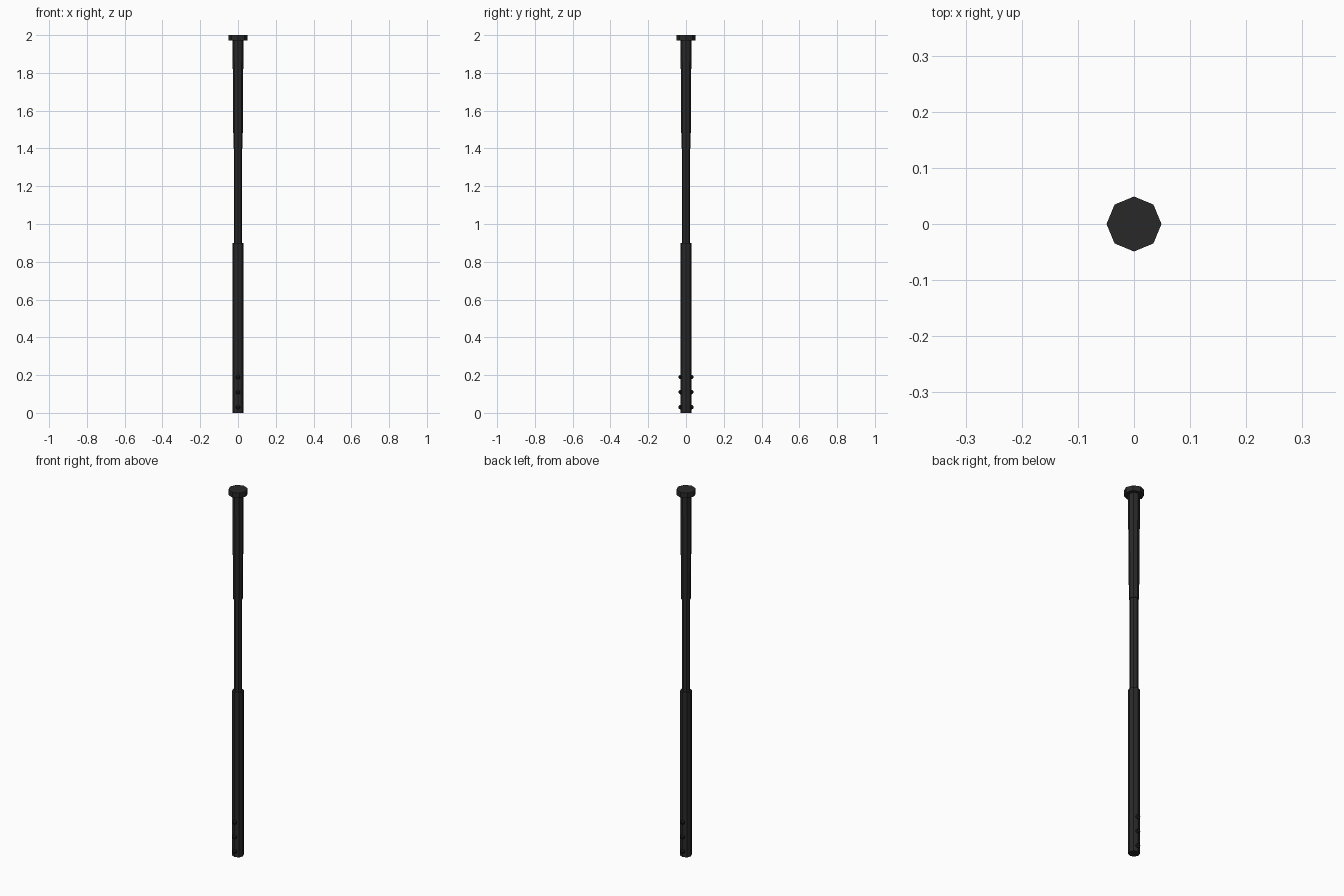
import bpy, math

if "Cube" in bpy.data.objects:
    bpy.data.objects.remove(bpy.data.objects["Cube"])


def material(name, rgb):
    m = bpy.data.materials.new(name)
    m.diffuse_color = (*rgb, 1)
    m.use_nodes = True
    m.node_tree.nodes["Principled BSDF"].inputs["Base Color"].default_value = m.diffuse_color
    return m


dark = material("dark grey", (0.022, 0.022, 0.023))
black = material("black", (0.01, 0.01, 0.011))


def tube(name, z0, z1, r0, r1, mat, sides=8):
    bpy.ops.mesh.primitive_cone_add(vertices=sides, radius1=r0, radius2=r1,
                                    depth=z1 - z0, location=(0, 0, (z0 + z1) / 2))
    o = bpy.context.object
    o.name = name
    o.data.materials.append(mat)
    return o


# telescoping shaft, widest at the handle
tube("handle", 0, 0.9, 0.029, 0.029, dark)
tube("middle_shaft", 0.9, 1.4, 0.021, 0.021, dark)
tube("tapered_upper_shaft", 1.4, 1.975, 0.0245, 0.029, dark)

# flat end cap
tube("end_cap", 1.972, 2.0, 0.049, 0.049, dark)

# studs on the front and back of the handle
for z in (0.03, 0.11, 0.19):
    for s in (-1, 1):
        bpy.ops.mesh.primitive_uv_sphere_add(segments=8, ring_count=6, radius=0.012,
                                             location=(0, s * 0.028, z))
        o = bpy.context.object
        o.name = "handle_stud"
        o.data.materials.append(black)
